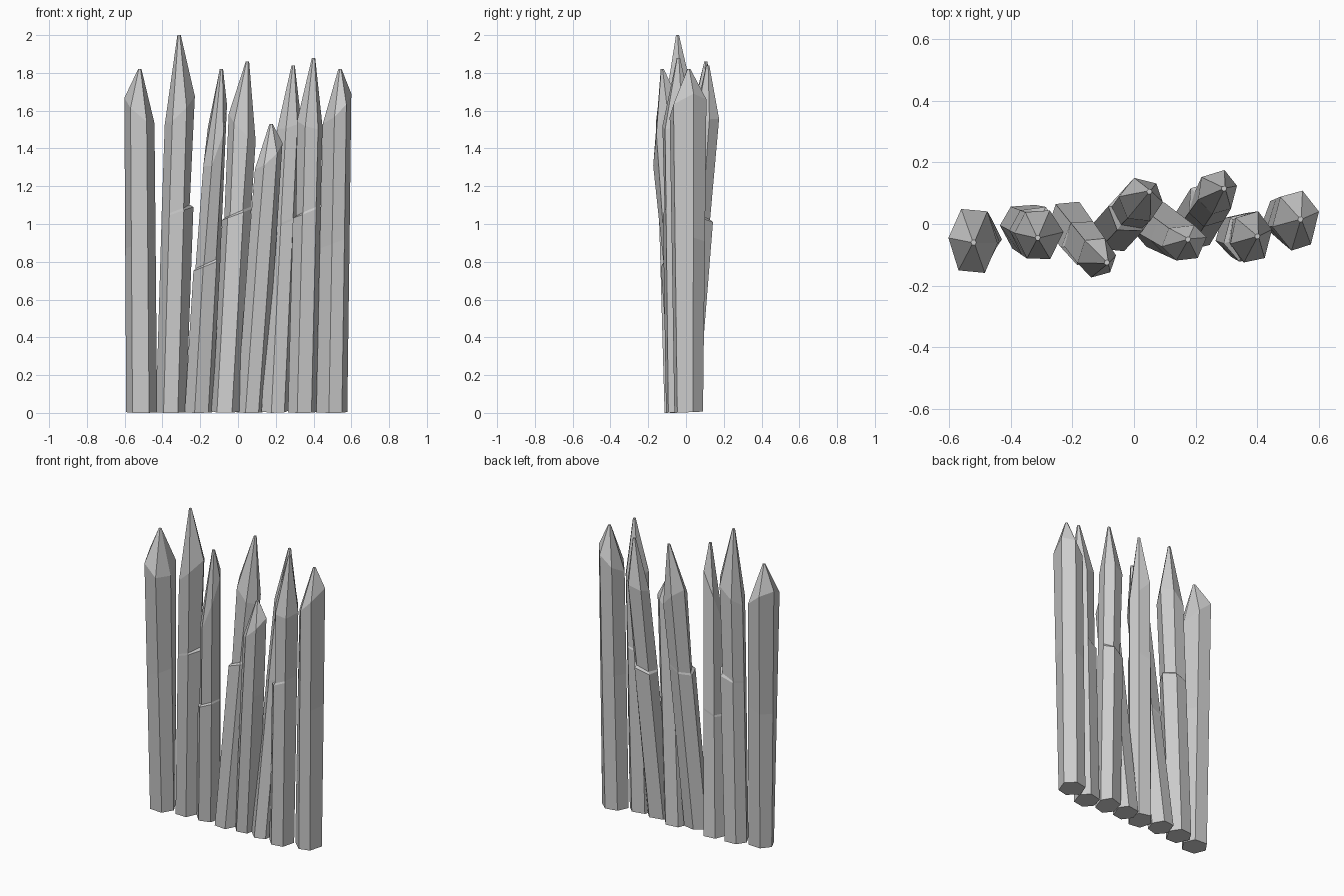
import bpy, bmesh, math, random

if "Cube" in bpy.data.objects:
    bpy.data.objects.remove(bpy.data.objects["Cube"])

random.seed(4)
SIDES = 6


def stake(name, base, top, tip, zs, rot, notch=None, lift=0.005):
    """base: x, y, rx, ry; top: x, y, rx, ry at the shoulder; tip: x, y, z
    zs: shoulder height at centre, rise to the right, rise to the back
    notch: height, facing angle (degrees), depth"""
    zc, zdx, zdy = zs
    nz, na, nd = notch or (0.9, 0, 0)
    bm = bmesh.new()
    angles = [math.radians(rot + i * 360 / SIDES + random.uniform(-7, 7)) for i in range(SIDES)]

    def section(t, a, scale=1.0):
        x, y, rx, ry = [p + (q - p) * t for p, q in zip(base, top)]
        return x + rx * scale * math.cos(a), y + ry * scale * math.sin(a)

    rings = []
    # foot
    rings.append([bm.verts.new((*section(0, a), lift * (1 + math.sin(a)) * 0.7)) for a in angles])
    # split in the timber: lower lip, then a stepped-in ring above it
    lip, step = [], []
    for a in angles:
        f = max(0, math.cos(a - math.radians(na)))
        z = nz + 0.03 * math.cos(a)
        lip.append(bm.verts.new((*section(z / zc, a, 1 + nd * 0.6 * f), z)))
        step.append(bm.verts.new((*section(z / zc, a, 1 - nd * f), z + 0.012)))
    rings.append(lip)
    if notch:
        rings.append(step)
    else:
        for v in step:
            bm.verts.remove(v)
    # uneven shoulder where the sharpening starts
    rings.append([bm.verts.new((*section(1, a),
                  zc + zdx * math.cos(a) + zdy * math.sin(a))) for a in angles])
    # blunt point
    point = [bm.verts.new((tip[0] + 0.009 * math.cos(a), tip[1] + 0.009 * math.sin(a), tip[2]))
             for a in angles]
    rings.append(point)

    for lo, hi in zip(rings, rings[1:]):
        for i in range(SIDES):
            j = (i + 1) % SIDES
            bm.faces.new((lo[i], lo[j], hi[j], hi[i]))
    bm.faces.new(rings[0][::-1])
    bm.faces.new(point)
    bmesh.ops.recalc_face_normals(bm, faces=bm.faces)
    me = bpy.data.meshes.new(name)
    bm.to_mesh(me)
    bm.free()
    bpy.context.collection.objects.link(bpy.data.objects.new(name, me))


# the row of stakes, left to right
stake("stake_1", (-.51, -.045, .082, .078), (-.522, -.055, .08, .118), (-.52, -.06, 1.82),
      (1.6, -.065, .03), 0)
stake("stake_2", (-.355, -.01, .08, .08), (-.308, -.035, .08, .088), (-.312, -.045, 2.0),
      (1.6, .075, .02), 0, (1.06, 20, .16))
stake("stake_3", (-.21, 0, .075, .08), (-.122, -.108, .064, .068), (-.088, -.125, 1.82),
      (1.48, .14, .14), 10, (.78, 240, .14))
stake("stake_4", (-.065, -.02, .078, .075), (.022, .078, .072, .075), (.05, .105, 1.86),
      (1.51, -.07, .02), -10, (1.05, 230, .18), .012)
stake("stake_5", (.065, 0, .075, .078), (.163, -.06, .075, .062), (.175, -.05, 1.53),
      (1.36, .065, .03), 10)
stake("stake_6", (.195, -.01, .075, .078), (.27, .105, .066, .075), (.292, .115, 1.84),
      (1.53, .02, .02), 15, (1.0, 110, .18), .014)
stake("stake_7", (.34, -.035, .078, .075), (.38, -.042, .07, .088), (.40, -.04, 1.88),
      (1.53, -.02, .02), 10, (1.06, 190, .15))
stake("stake_8", (.497, .015, .085, .078), (.525, .012, .078, .1), (.54, .015, 1.82),
      (1.61, .075, .03), 15)
